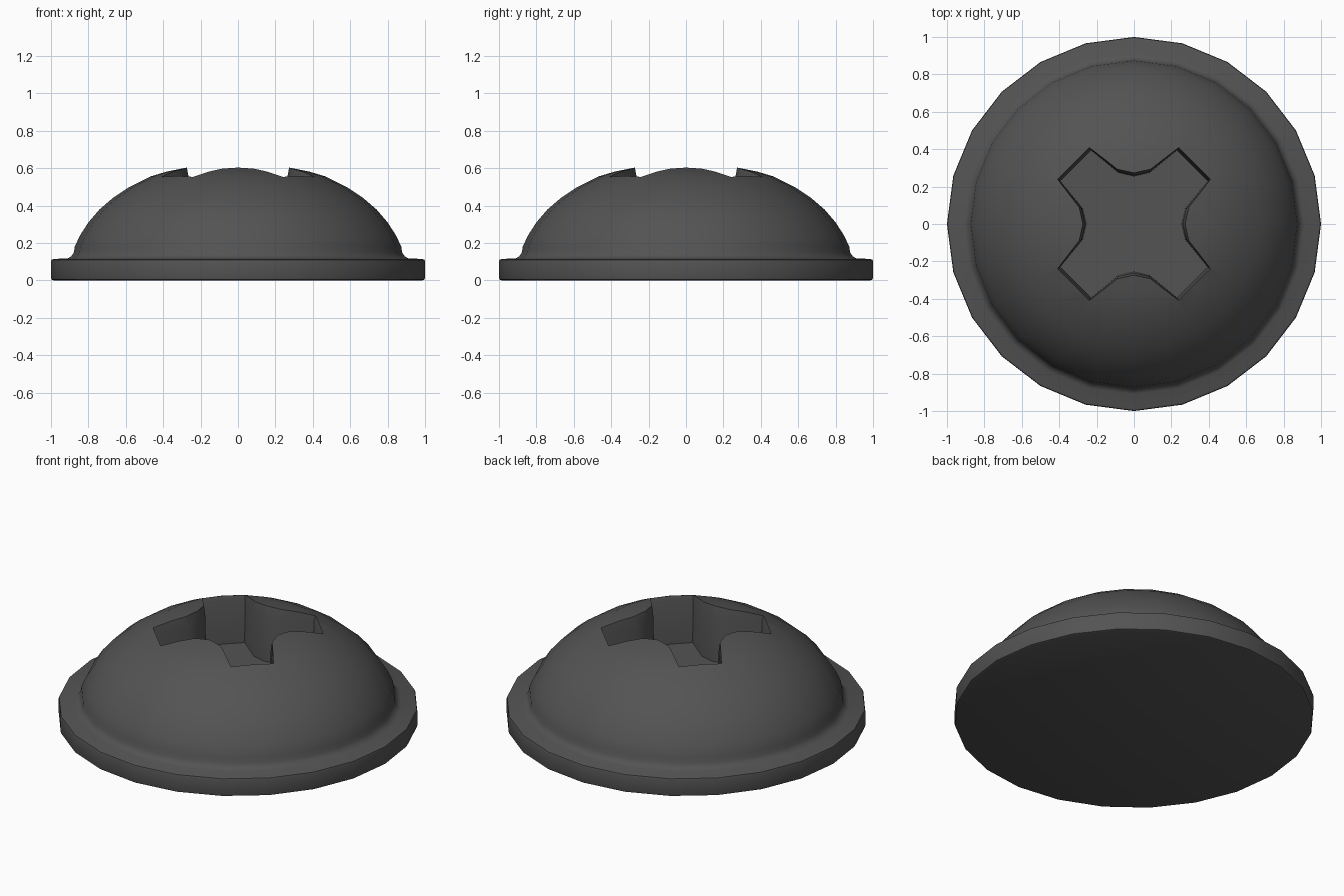
import bpy, bmesh, math

if "Cube" in bpy.data.objects:
    bpy.data.objects.remove(bpy.data.objects["Cube"])

SIDES = 24


def make_object(name, bm):
    bmesh.ops.recalc_face_normals(bm, faces=bm.faces)
    mesh = bpy.data.meshes.new(name)
    bm.to_mesh(mesh)
    bm.free()
    obj = bpy.data.objects.new(name, mesh)
    bpy.context.collection.objects.link(obj)
    return obj


def loft(name, rings):
    """Bridge a stack of equal-length point rings and cap both ends."""
    bm = bmesh.new()
    loops = [[bm.verts.new(p) for p in ring] for ring in rings]
    n = len(loops[0])
    for a, b in zip(loops, loops[1:]):
        for i in range(n):
            j = (i + 1) % n
            bm.faces.new((a[i], a[j], b[j], b[i]))
    bm.faces.new(loops[0])
    bm.faces.new(loops[-1])
    return make_object(name, bm)


def circle(r, z):
    step = 2 * math.pi / SIDES
    return [(r * math.cos(i * step), r * math.sin(i * step), z) for i in range(SIDES)]


# Screw head: flat rim with softened edges, small fillet, shallow dome
profile = [(0.985, 0.0), (0.997, 0.005), (1.0, 0.015), (1.0, 0.10), (0.997, 0.11), (0.985, 0.115),
           (0.91, 0.117), (0.89, 0.13), (0.877, 0.15), (0.873, 0.18), (0.845, 0.24), (0.80, 0.31),
           (0.74, 0.38), (0.67, 0.44), (0.58, 0.50), (0.47, 0.555), (0.38, 0.582), (0.28, 0.602),
           (0.15, 0.616), (0.05, 0.62)]
head = loft("screw_head", [circle(r, z) for r, z in profile])

# Cross-shaped recess cutter, one quarter outline repeated four times, flared at the lip
quarter = [(0.26, 0.0), (0.28, 0.085), (0.402, 0.235), (0.235, 0.402), (0.085, 0.28)]
outline = []
for q in range(4):
    c, s = round(math.cos(q * math.pi / 2)), round(math.sin(q * math.pi / 2))
    outline += [(c * x - s * y, s * x + c * y) for x, y in quarter]
levels = [(0.98, 0.27), (1.0, 0.53), (1.07, 0.63)]
cutter = loft("recess_cutter", [[(x * k, y * k, z) for x, y in outline] for k, z in levels])
cutter.hide_render = True

# Cut the recess and shade
mod = head.modifiers.new("recess", 'BOOLEAN')
mod.operation = 'DIFFERENCE'
mod.solver = 'EXACT'
mod.object = cutter
bpy.ops.object.select_all(action='DESELECT')
head.select_set(True)
bpy.context.view_layer.objects.active = head
bpy.ops.object.modifier_apply(modifier=mod.name)
bpy.data.objects.remove(cutter)
bpy.ops.object.shade_smooth_by_angle(angle=math.radians(35))

# Dark metal colour
metal = bpy.data.materials.new("dark_metal")
metal.diffuse_color = (0.087, 0.087, 0.087, 1)
metal.use_nodes = True
metal.node_tree.nodes["Principled BSDF"].inputs["Base Color"].default_value = metal.diffuse_color
head.data.materials.clear()
head.data.materials.append(metal)
